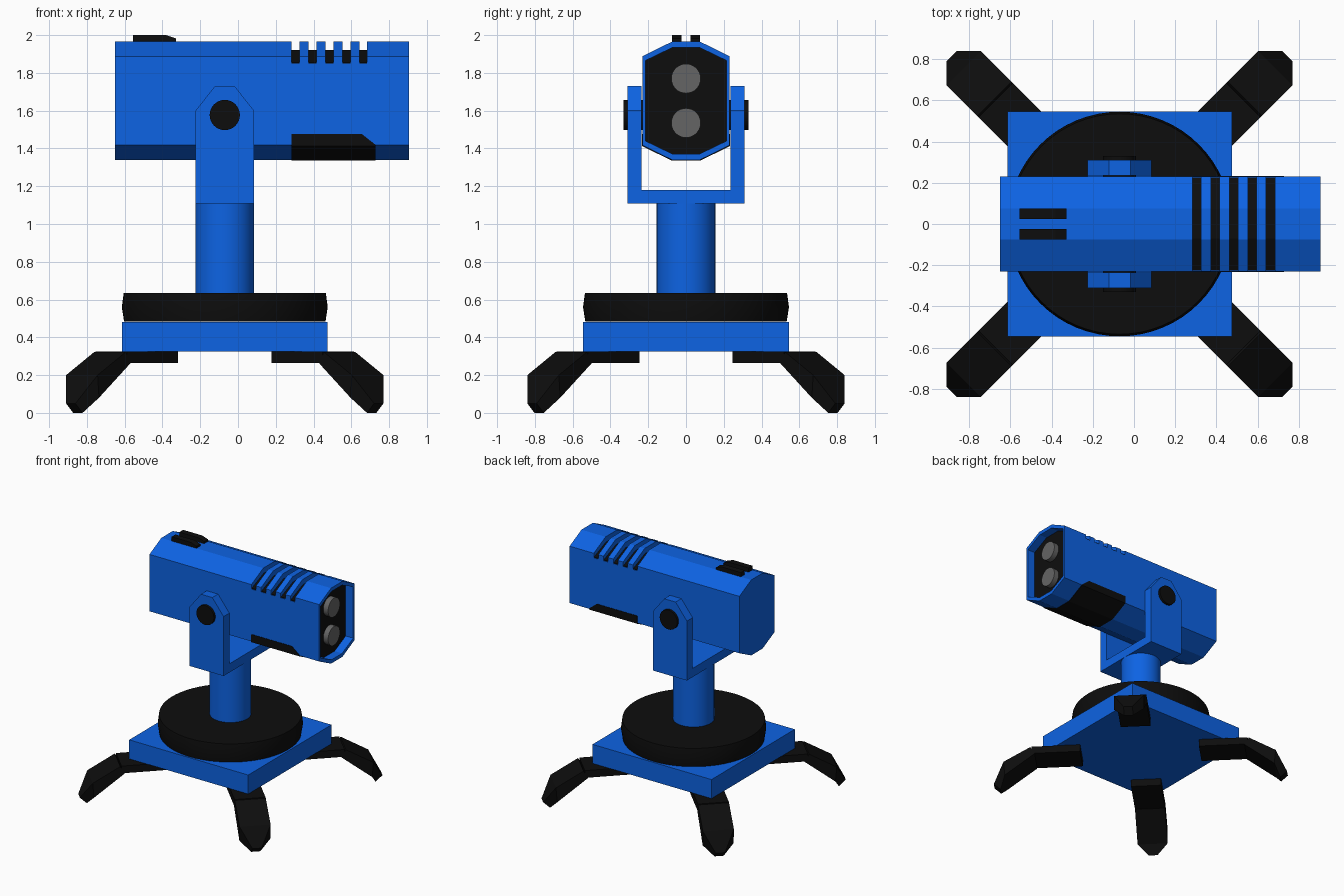
import bpy, bmesh, math
from mathutils import Matrix, Vector

if "Cube" in bpy.data.objects:
    bpy.data.objects.remove(bpy.data.objects["Cube"])

CX = -0.07  # x of the vertical swivel axis


def material(name, rgb):
    m = bpy.data.materials.new(name)
    m.diffuse_color = (*rgb, 1)
    m.use_nodes = True
    m.node_tree.nodes["Principled BSDF"].inputs["Base Color"].default_value = m.diffuse_color
    return m


BLUE = material("blue paint", (0.004, 0.125, 0.77))
BLACK = material("black rubber", (0.004, 0.004, 0.004))
GREY = material("grey lens", (0.13, 0.13, 0.13))


def finish(name, bm, mat, smooth=False):
    bmesh.ops.recalc_face_normals(bm, faces=bm.faces)
    me = bpy.data.meshes.new(name)
    bm.to_mesh(me)
    bm.free()
    me.materials.append(mat)
    ob = bpy.data.objects.new(name, me)
    bpy.context.collection.objects.link(ob)
    if smooth:
        bpy.context.view_layer.objects.active = ob
        ob.select_set(True)
        bpy.ops.object.shade_smooth_by_angle(angle=math.radians(35))
        ob.select_set(False)
    return ob


def loft(name, rings, mat, smooth=False):
    """Skin equal-length rings of points and cap both ends."""
    bm = bmesh.new()
    vs = [[bm.verts.new(p) for p in r] for r in rings]
    n = len(vs[0])
    for a, b in zip(vs, vs[1:]):
        for i in range(n):
            j = (i + 1) % n
            bm.faces.new((a[i], a[j], b[j], b[i]))
    bm.faces.new(vs[0])
    bm.faces.new(vs[-1])
    return finish(name, bm, mat, smooth)


def prism_x(name, yz, x0, x1, mat):
    return loft(name, [[(x, y, z) for y, z in yz] for x in (x0, x1)], mat)


def prism_y(name, xz, y0, y1, mat):
    return loft(name, [[(x, y, z) for x, z in xz] for y in (y0, y1)], mat)


def turned(name, profile, mat, axis="Z", centre=(0, 0, 0), n=48):
    """Round part from (radius, height) pairs along an axis."""
    def point(r, h, k):
        a = math.tau * k / n
        c, s = r * math.cos(a), r * math.sin(a)
        p = {"Z": (c, s, h), "Y": (c, h, s), "X": (h, c, s)}[axis]
        return Vector(centre) + Vector(p)
    return loft(name, [[point(r, h, k) for k in range(n)] for r, h in profile], mat, True)


def boolean(ob, other, op):
    mod = ob.modifiers.new("cut", "BOOLEAN")
    mod.object, mod.operation, mod.solver = other, op, "EXACT"
    bpy.context.view_layer.objects.active = ob
    bpy.ops.object.modifier_apply(modifier=mod.name)
    bpy.data.objects.remove(other)


def octagon(w, wt, z0, z1, drop):
    half = [(wt, z1), (w, z1 - drop), (w, z0 + drop), (wt, z0)]
    return half + [(-y, z) for y, z in reversed(half)]


def rect(a0, a1, b0, b1):
    return [(a0, b0), (a1, b0), (a1, b1), (a0, b1)]


# Base plate, turntable and post
prism_x("base_plate", rect(-0.545, 0.545, 0.325, 0.482), CX - 0.545, CX + 0.545, BLUE)
turned("turntable", [(0.533, 0.483), (0.545, 0.56), (0.535, 0.635)], BLACK, "Z", (CX, 0, 0), 64)
turned("post", [(0.155, 0.63), (0.155, 1.115)], BLUE, "Z", (CX, 0, 0))

# Four folding legs, each with a flat bracket and a sloped foot
for i in range(4):
    turn = Matrix.Translation((CX, 0, 0)) @ Matrix.Rotation(math.radians(45 + 90 * i), 4, "Z")
    w = 0.118
    bracket = prism_x(f"leg_bracket_{i + 1}", rect(-w, w, 0.265, 0.325), 0.467, 0.85, BLACK)
    # sections: half width, top (r, z), bottom (r, z)
    sections = [(w, (0.86, 0.322), (0.825, 0.262)),
                (w, (1.07, 0.2), (1.06, 0.08)),
                (0.035, (1.153, 0.05), (1.10, 0.0))]
    foot = loft(f"leg_foot_{i + 1}",
                [[(t[0], h, t[1]), (t[0], -h, t[1]), (b[0], -h, b[1]), (b[0], h, b[1])]
                 for h, t, b in sections], BLACK)
    for ob in (bracket, foot):
        ob.data.transform(turn)

# Yoke: a U shape trimmed to the tapered side outline
u = [(-0.31, 1.108), (0.31, 1.108), (0.31, 1.8), (0.235, 1.8),
     (0.235, 1.18), (-0.235, 1.18), (-0.235, 1.8), (-0.31, 1.8)]
yoke = prism_x("yoke", u, CX - 0.3, CX + 0.3, BLUE)
outline = [(CX - 0.155, 1.0), (CX + 0.155, 1.0), (CX + 0.155, 1.6),
           (CX + 0.052, 1.73), (CX - 0.052, 1.73), (CX - 0.155, 1.6)]
boolean(yoke, prism_y("yoke_outline", outline, -0.5, 0.5, BLUE), "INTERSECT")

# Pivot caps
for side, s in (("front", -1), ("back", 1)):
    turned(f"pivot_cap_{side}", [(0.08, s * 0.225), (0.08, s * 0.33)], BLACK,
           "Y", (CX, 0, 1.577), 32)

# Housing with recessed front end and five cooling slots
housing = prism_x("housing", octagon(0.23, 0.075, 1.34, 1.965, 0.077), -0.65, 0.905, BLUE)
recess = octagon(0.215, 0.07, 1.37, 1.935, 0.07)
boolean(housing, prism_x("recess_cutter", recess, 0.83, 1.0, BLUE), "DIFFERENCE")
for k in range(5):
    x = 0.284 + 0.0895 * k
    boolean(housing, prism_x("slot_cutter", rect(-0.4, 0.4, 1.85, 2.1), x, x + 0.042, BLUE),
            "DIFFERENCE")
core = [(0.226, 1.84), (0.226, 1.856), (0.07, 1.92), (-0.07, 1.92), (-0.226, 1.856), (-0.226, 1.84)]
prism_x("slot_core", core, 0.282, 0.686, BLACK)

# Front panel and lenses
prism_x("front_panel", octagon(0.2155, 0.0702, 1.3695, 1.9355, 0.07), 0.82, 0.836, BLACK)
for label, z in (("upper", 1.77), ("lower", 1.535)):
    turned(f"lens_{label}", [(0.078, 0.83), (0.078, 0.88)], GREY, "X", (0, 0, z), 32)

# Grip wrapped around the underside
grip = prism_x("underside_grip", octagon(0.234, 0.076, 1.336, 1.969, 0.077), 0.2, 0.85, BLACK)
grip_side = [(0.284, 1.3), (0.727, 1.3), (0.727, 1.42), (0.655, 1.477), (0.284, 1.477)]
boolean(grip, prism_y("grip_outline", grip_side, -0.5, 0.5, BLACK), "INTERSECT")

# Twin sight rails on top
rail = [(-0.555, 1.955), (-0.328, 1.955), (-0.328, 1.982), (-0.38, 2.0), (-0.555, 2.0)]
for side, y in (("front", -0.05), ("back", 0.05)):
    prism_y(f"sight_rail_{side}", rail, y - 0.025, y + 0.025, BLACK)
